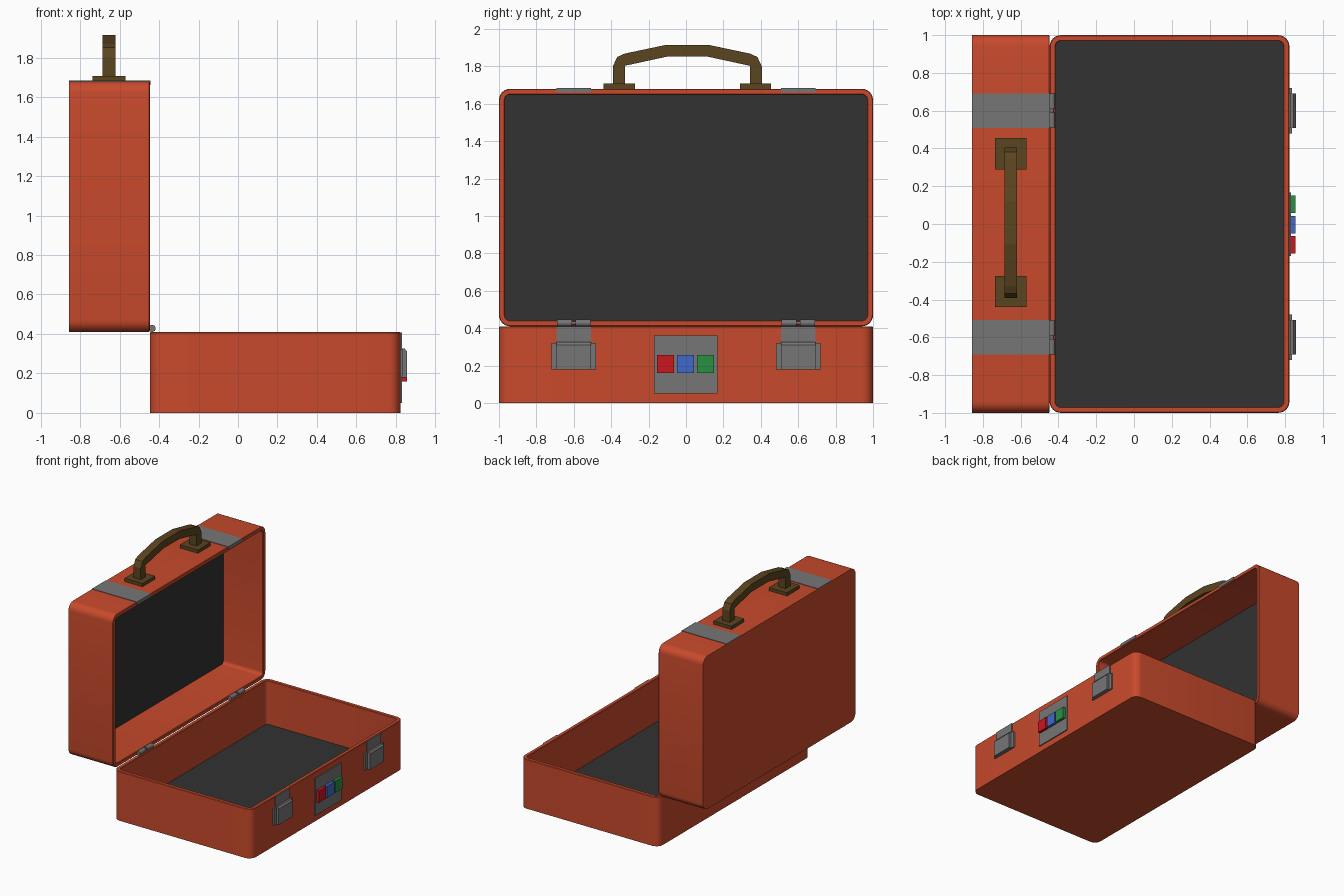
import bpy, bmesh
from math import sin, cos, pi, radians
from mathutils import Matrix

if "Cube" in bpy.data.objects:
    bpy.data.objects.remove(bpy.data.objects["Cube"])


def material(name, r, g, b):
    m = bpy.data.materials.new(name)
    m.diffuse_color = (r, g, b, 1)
    m.use_nodes = True
    m.node_tree.nodes["Principled BSDF"].inputs["Base Color"].default_value = m.diffuse_color
    return m


ORANGE = material("orange", 0.58, 0.068, 0.025)
DARK = material("dark_lining", 0.032, 0.032, 0.032)
BROWN = material("brown", 0.105, 0.058, 0.014)
METAL = material("metal", 0.18, 0.18, 0.18)
RED = material("red", 0.60, 0.008, 0.012)
BLUE = material("blue", 0.055, 0.14, 0.58)
GREEN = material("green", 0.022, 0.28, 0.055)


def finish(bm, name, mat, smooth=False):
    bmesh.ops.recalc_face_normals(bm, faces=bm.faces)
    mesh = bpy.data.meshes.new(name)
    bm.to_mesh(mesh)
    bm.free()
    ob = bpy.data.objects.new(name, mesh)
    bpy.context.collection.objects.link(ob)
    mesh.materials.append(mat)
    if smooth:
        bpy.ops.object.select_all(action='DESELECT')
        ob.select_set(True)
        bpy.context.view_layer.objects.active = ob
        bpy.ops.object.shade_smooth_by_angle(angle=radians(30))
    return ob


def box(name, mat, x, y, z):
    bm = bmesh.new()
    bmesh.ops.create_cube(bm, size=1)
    for v in bm.verts:
        v.co = [(r[0] + r[1]) / 2 + c * (r[1] - r[0]) for c, r in zip(v.co, (x, y, z))]
    return finish(bm, name, mat)


def prism(name, mat, points, to3d, start, end):
    """Extrude a 2D profile; to3d places (a, b, depth) in space."""
    bm = bmesh.new()
    rings = [[bm.verts.new(to3d(a, b, d)) for a, b in points] for d in (start, end)]
    n = len(points)
    for i in range(n):
        j = (i + 1) % n
        bm.faces.new((rings[0][i], rings[0][j], rings[1][j], rings[1][i]))
    for r in rings:
        bm.faces.new(r)
    return finish(bm, name, mat)


def rounded_rect(u0, u1, v0, v1, r, seg=6):
    pts = []
    corners = ((u1 - r, v1 - r), (u0 + r, v1 - r), (u0 + r, v0 + r), (u1 - r, v0 + r))
    for k, (cu, cv) in enumerate(corners):
        for i in range(seg + 1):
            a = (k + i / seg) * pi / 2
            pts.append((cu + r * cos(a), cv + r * sin(a)))
    return pts


RADIUS, WALL = 0.06, 0.032


def shell(name, u0, u1, depth, to3d):
    """Open tray with rounded corners, plus its dark lining."""
    floor = 0.04
    lip = 0.004
    steps = [(0, 0), (0, depth - lip), (lip, depth), (WALL - lip, depth),
             (WALL, depth - lip), (WALL, floor)]
    bm = bmesh.new()
    rings = []
    for inset, h in steps:
        pts = rounded_rect(u0 + inset, u1 - inset, -1 + inset, 1 - inset, RADIUS - inset)
        rings.append([bm.verts.new(to3d(u, v, h)) for u, v in pts])
    n = len(rings[0])
    for a, b in zip(rings, rings[1:]):
        for i in range(n):
            j = (i + 1) % n
            bm.faces.new((a[i], a[j], b[j], b[i]))
    bm.faces.new(rings[0])
    bm.faces.new(rings[-1])
    finish(bm, name, ORANGE, True)
    pts = rounded_rect(u0 + WALL, u1 - WALL, -1 + WALL, 1 - WALL, RADIUS - WALL)
    prism(name + "_lining", DARK, pts, to3d, floor - 0.005, floor + 0.006)


# Case halves: tray lies flat, lid stands upright behind it
shell("base_tray", -0.447, 0.823, 0.41, lambda u, v, h: (u, v, h))
shell("lid", 0.41, 1.68, 0.41, lambda u, v, h: (-0.857 + h, v, u))


def cylinder_y(name, x, z, r, y0, y1, seg=16):
    bm = bmesh.new()
    m = Matrix.Translation((x, (y0 + y1) / 2, z)) @ Matrix.Rotation(pi / 2, 4, 'X')
    bmesh.ops.create_cone(bm, cap_ends=True, segments=seg, radius1=r, radius2=r,
                          depth=y1 - y0, matrix=m)
    return finish(bm, name, METAL, True)


# Latch profile in x-z: thick flap below, thin strip above
latch = [(0.82, 0.18), (0.857, 0.18), (0.857, 0.31), (0.845, 0.325),
         (0.831, 0.325), (0.831, 0.408), (0.82, 0.408)]
# Lid strap profile: across the top, folded over the rim
strap = [(-0.857, 1.675), (-0.857, 1.684), (-0.444, 1.684), (-0.444, 1.66),
         (-0.45, 1.66), (-0.45, 1.675)]

for side, c in (("left", -0.6), ("right", 0.6)):
    # Front latches
    box("latch_plate_" + side, METAL, (0.815, 0.836), (c - 0.12, c + 0.12), (0.18, 0.32))
    prism("latch_flap_" + side, METAL, latch, lambda a, b, d: (a, d, b), c - 0.092, c + 0.092)
    # Straps on the lid
    prism("lid_strap_" + side, METAL, strap, lambda a, b, d: (a, d, b), c - 0.092, c + 0.092)
    # Hinges: two knuckles on a thin pin
    cylinder_y("hinge_pin_" + side, -0.435, 0.428, 0.009, c - 0.08, c + 0.08)
    cylinder_y("hinge_knuckle_a_" + side, -0.435, 0.428, 0.018, c - 0.09, c - 0.01)
    cylinder_y("hinge_knuckle_b_" + side, -0.435, 0.428, 0.018, c + 0.01, c + 0.09)

# Control panel with three buttons
box("control_panel", METAL, (0.815, 0.832), (-0.17, 0.168), (0.05, 0.36))
for name, mat, y in (("red", RED, -0.11), ("blue", BLUE, -0.003), ("green", GREEN, 0.105)):
    box(name + "_button", mat, (0.825, 0.855), (y - 0.046, y + 0.046), (0.16, 0.257))

# Carrying handle: arched bar on two feet
MID = 0.007
outer = [(0.398, 1.69), (0.398, 1.80), (0.375, 1.85), (0.335, 1.868), (0.112, 1.915)]
inner = [(0.108, 1.852), (0.334, 1.803), (0.334, 1.69)]
half = outer, inner
path = (outer + [(-y, z) for y, z in reversed(outer)]
        + [(-y, z) for y, z in reversed(inner)] + inner)
path = [(y + MID, z) for y, z in path]
prism("handle_bar", BROWN, path, lambda a, b, d: (d, a, b), -0.686, -0.62)
for side, s in (("left", -1), ("right", 1)):
    y = MID + s * 0.364
    box("handle_foot_" + side, BROWN, (-0.736, -0.57), (y - 0.083, y + 0.083), (1.675, 1.707))
